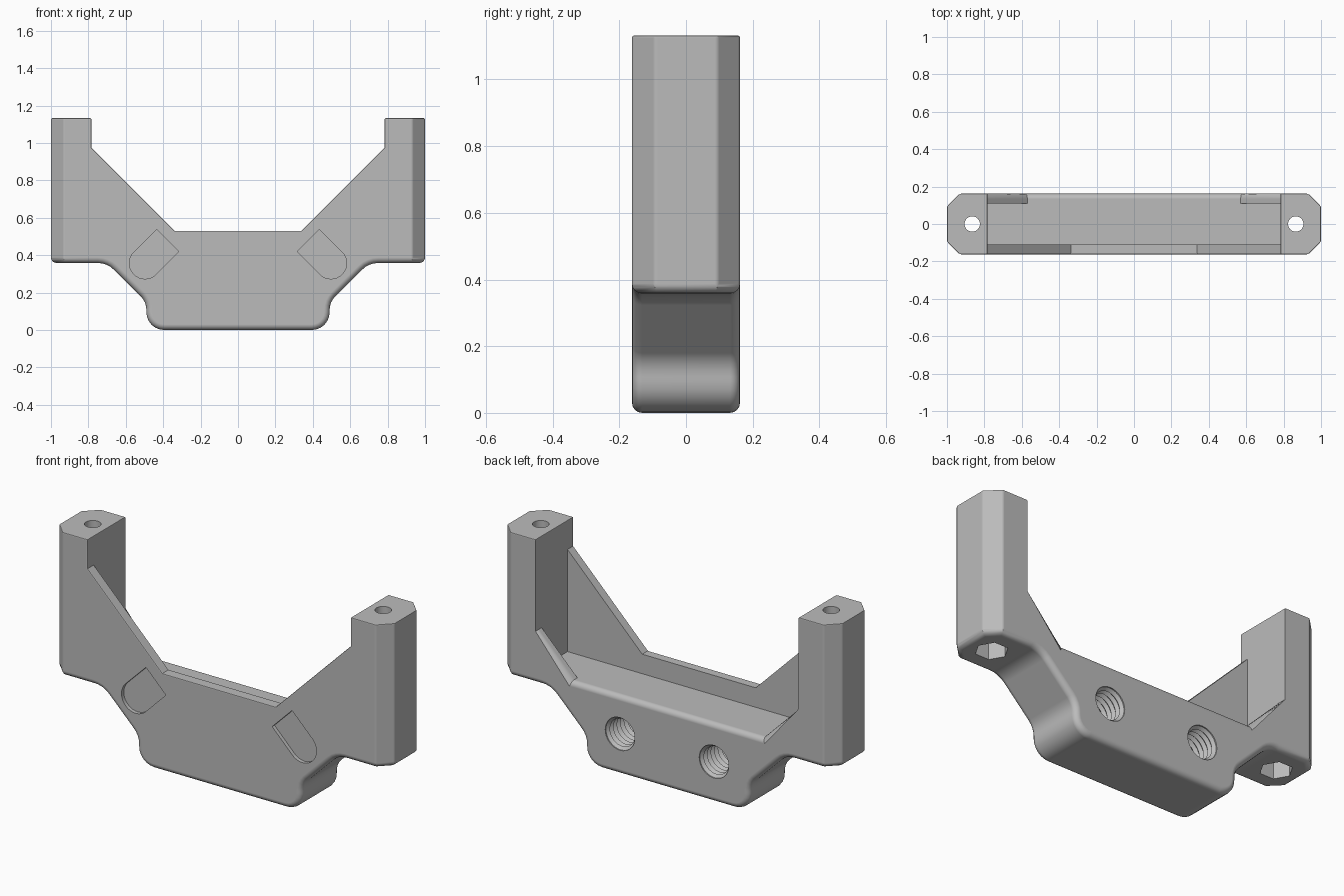
import bpy, bmesh, math
from mathutils import Vector, Matrix

if "Cube" in bpy.data.objects:
    bpy.data.objects.remove(bpy.data.objects["Cube"], do_unlink=True)

DEPTH, WALL, INNER, FLOOR = 0.162, 0.11, 0.783, 0.425
POST_TOP, POST_BASE, POST_X, GUSSET_X = 1.132, 0.358, 0.865, 0.57

grey = bpy.data.materials.new("plain grey")
grey.use_nodes = True
grey.diffuse_color = (0.5, 0.5, 0.5, 1)
grey.node_tree.nodes["Principled BSDF"].inputs["Base Color"].default_value = (0.5, 0.5, 0.5, 1)


def make_object(name, bm):
    bmesh.ops.recalc_face_normals(bm, faces=bm.faces)
    mesh = bpy.data.meshes.new(name)
    bm.to_mesh(mesh)
    bm.free()
    obj = bpy.data.objects.new(name, mesh)
    bpy.context.collection.objects.link(obj)
    mesh.materials.append(grey)
    return obj


def prism(points, y0, y1):
    """Extrude an x-z outline along y."""
    bm = bmesh.new()
    face = bm.faces.new([bm.verts.new((x, y0, z)) for x, z in points])
    new = bmesh.ops.extrude_face_region(bm, geom=[face])["geom"]
    moved = [v for v in new if isinstance(v, bmesh.types.BMVert)]
    bmesh.ops.translate(bm, verts=moved, vec=(0, y1 - y0, 0))
    bmesh.ops.recalc_face_normals(bm, faces=bm.faces)
    return bm


def lathe(profile, sides, matrix):
    """Closed solid from (radius, height) rings."""
    bm = bmesh.new()
    rings = []
    for r, h in profile:
        angles = [math.tau * i / sides for i in range(sides)]
        rings.append([bm.verts.new((r * math.cos(a), r * math.sin(a), h)) for a in angles])
    for low, high in zip(rings, rings[1:]):
        for i in range(sides):
            j = (i + 1) % sides
            bm.faces.new((low[i], low[j], high[j], high[i]))
    bm.faces.new(rings[0])
    bm.faces.new(rings[-1])
    bm.transform(matrix)
    return bm


def fillet(a, b, c, radius, steps=6):
    """Round the corner b between a and c."""
    a, b, c = Vector(a), Vector(b), Vector(c)
    u, v = (a - b).normalized(), (c - b).normalized()
    half = u.angle(v) / 2
    centre = b + (u + v).normalized() * radius / math.sin(half)
    start = b + u * radius / math.tan(half) - centre
    end = b + v * radius / math.tan(half) - centre
    total = start.angle(end)
    return [tuple(centre + (start * math.sin(total * (1 - i / steps))
                            + end * math.sin(total * i / steps)) / math.sin(total))
            for i in range(steps + 1)]


def mirrored(half):
    return half + [(-x, z) for x, z in reversed(half)]


def cut(obj, bm):
    cutter = make_object("cutter", bm)
    cutter.hide_render = True
    mod = obj.modifiers.new("cut", 'BOOLEAN')
    mod.operation, mod.solver, mod.object = 'DIFFERENCE', 'EXACT', cutter
    bpy.context.view_layer.objects.active = obj
    bpy.ops.object.modifier_apply(modifier=mod.name)
    bpy.data.objects.remove(cutter, do_unlink=True)


def near(a, b):
    return abs(a - b) < 0.002


def bevel(bm, rule, offset, segments, clamp=False):
    """Bevel the distinct edges whose end points satisfy the rule."""
    edges = [e for e in bm.edges if e.calc_face_angle(0) > 0.6
             and rule(e.verts[0].co, e.verts[1].co)]
    bmesh.ops.bevel(bm, geom=edges, offset=offset, segments=segments, profile=0.5,
                    affect='EDGES', clamp_overlap=clamp)


def post_corner(p, q):
    return near(p.x, q.x) and near(p.y, q.y) and abs(p.x) > 0.9 and abs(p.z - q.z) > 0.5


def lower_rim(p, q):
    return max(p.z, q.z) < 0.37


def rear_lip(p, q):
    return all(near(v.y, DEPTH) and abs(v.x) < INNER + 0.002
               and near(v.z, FLOOR + max(0, abs(v.x) - GUSSET_X)) for v in (p, q))


def upper_rim(p, q):
    front = near(p.y, -DEPTH) and near(q.y, -DEPTH) and min(p.z, q.z) > 0.5
    top = near(p.z, POST_TOP) and near(q.z, POST_TOP)
    return (front and not post_corner(p, q)) or top


# Bracket outline: belly, sloping shoulder, post, valley
foot, waist, shoulder, tip = (0.49, 0), (0.49, 0.15), (0.70, POST_BASE), (1, POST_BASE)
half = fillet((0, 0), foot, waist, 0.095)
half += fillet(foot, waist, shoulder, 0.1, 4)
half += fillet(waist, shoulder, tip, 0.12, 4)
half += [tip, (1, POST_TOP), (INNER, POST_TOP), (INNER, 0.975), (0.338, 0.53)]
bm = prism(mirrored(half), -DEPTH, DEPTH)

# Chamfered outer post corners, then rounded lower rim
bevel(bm, post_corner, 0.068, 1)
bevel(bm, lower_rim, 0.03, 4, clamp=True)
bracket = make_object("bracket", bm)

# Tray behind the front plate, leaving small sloped gussets at the back
gusset = [(GUSSET_X, FLOOR), (INNER, FLOOR + INNER - GUSSET_X), (INNER, 1.4)]
cut(bracket, prism(mirrored(gusset), -WALL, 0.3))
cut(bracket, prism(mirrored([(INNER, FLOOR), (INNER, 0.8)]), -WALL, WALL))

# Soften the rear lip, the upper edges and the post corners
bm = bmesh.new()
bm.from_mesh(bracket.data)
bmesh.ops.remove_doubles(bm, verts=bm.verts, dist=0.0002)
bmesh.ops.dissolve_limit(bm, angle_limit=0.002, verts=bm.verts, edges=bm.edges)
bevel(bm, rear_lip, 0.028, 4)
bevel(bm, upper_rim, 0.007, 2)
bevel(bm, post_corner, 0.008, 2)
bm.to_mesh(bracket.data)
bm.free()

# Threaded hole profile
pitch, turns = 0.03, 8
thread = [(0.088, -0.02)]
for i in range(turns):
    thread += [(0.088, i * pitch + 0.006), (0.074, (i + 0.5) * pitch + 0.006)]
thread.append((0.074, turns * pitch + 0.01))

for side in (-1, 1):
    # Threaded holes in the back
    place = Matrix.Translation((side * 0.28, DEPTH, 0.22)) @ Matrix.Rotation(math.pi / 2, 4, 'X')
    cut(bracket, lathe(thread, 32, place))
    # Post bolt hole and hexagonal nut recess
    post = Matrix.Translation((side * POST_X, 0, 0))
    cut(bracket, lathe([(0.041, 0.2), (0.041, 1.3)], 32, post))
    cut(bracket, lathe([(0.08, 0.2), (0.08, POST_BASE + 0.1)], 6, post))
    # Shallow round-ended recess in the front, tilted at 45 degrees
    slot = [(0.435, 0.537), (0.317, 0.419)]
    for i in range(17):
        a = math.radians(-135 + 180 * i / 16)
        slot.append((0.497 + 0.084 * math.cos(a), 0.357 + 0.084 * math.sin(a)))
    cut(bracket, prism([(side * x, z) for x, z in slot], -0.3, -DEPTH + 0.02))

# Smooth fillets with flat broad faces
bpy.ops.object.select_all(action='DESELECT')
bracket.select_set(True)
bpy.context.view_layer.objects.active = bracket
bpy.ops.object.shade_smooth_by_angle(angle=math.radians(28))
flat = bracket.modifiers.new("flat broad faces", 'WEIGHTED_NORMAL')
flat.keep_sharp = True
flat.weight = 100
